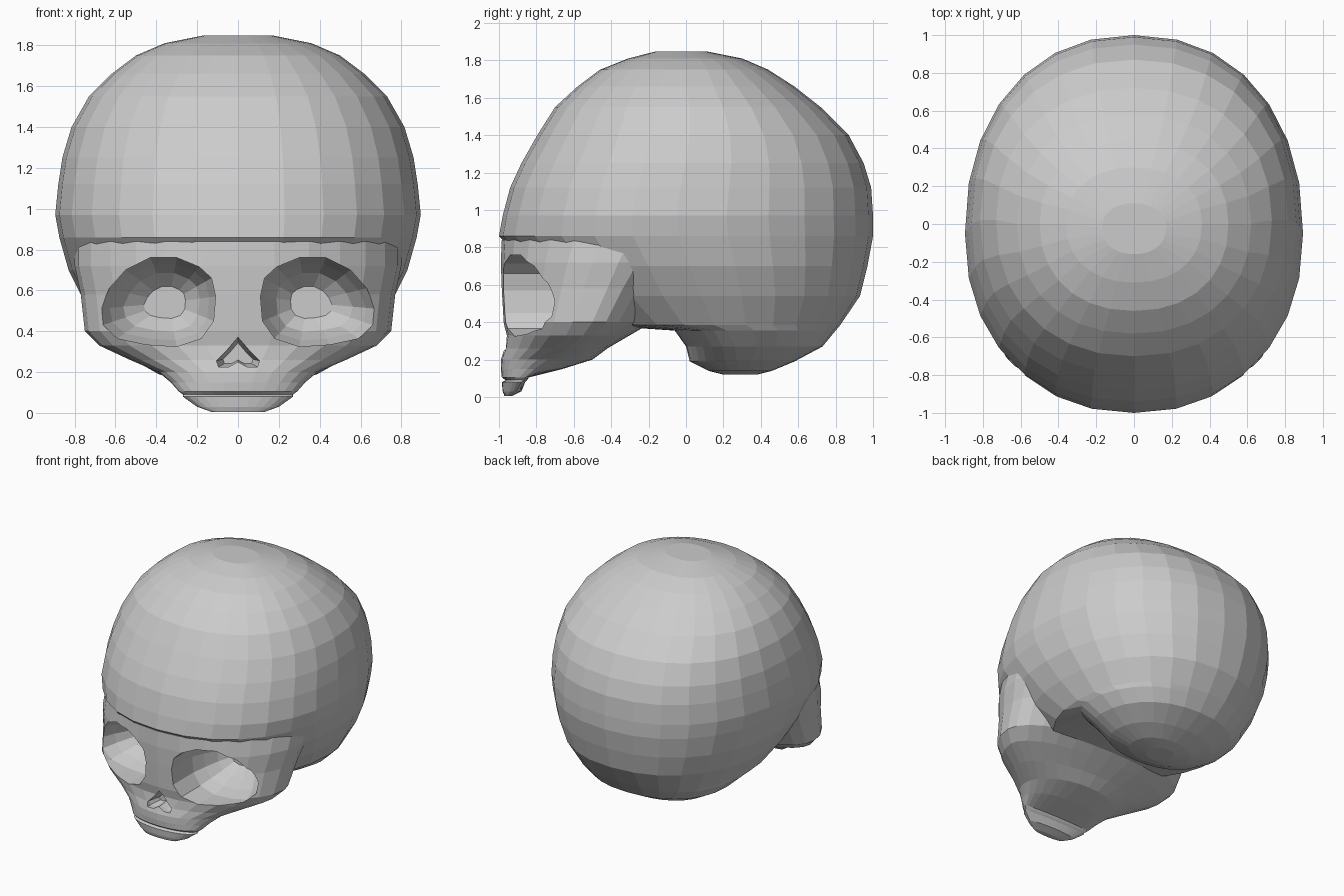
import bpy, bmesh, math

def loft(name, rings):
    """Skin a list of closed rings and close both ends."""
    bm = bmesh.new()
    loops = [[bm.verts.new(p) for p in r] for r in rings]
    n = len(loops[0])
    for a, b in zip(loops, loops[1:]):
        for i in range(n):
            j = (i + 1) % n
            bm.faces.new((a[i], a[j], b[j], b[i]))
    for ring in (loops[0], loops[-1]):
        mid = sum((v.co for v in ring), ring[0].co * 0) / n
        c = bm.verts.new(mid)
        for i in range(n):
            bm.faces.new((ring[i], ring[(i + 1) % n], c))
    bmesh.ops.recalc_face_normals(bm, faces=bm.faces)
    me = bpy.data.meshes.new(name)
    bm.to_mesh(me)
    bm.free()
    ob = bpy.data.objects.new(name, me)
    bpy.context.collection.objects.link(ob)
    return ob

def oval(z, front, back, half, mid, n=28, power=2.2):
    """Horizontal slice: different front and back depth, widest at y = mid."""
    pts = []
    for i in range(n):
        t = 2 * math.pi * i / n
        c, s = math.cos(t), math.sin(t)
        x = half * math.copysign(abs(c) ** (2 / power), c)
        y = math.copysign(abs(s) ** (2 / power), s)
        pts.append((x, mid + y * ((back - mid) if s > 0 else (mid - front)), z))
    return pts

def combine(target, other, op):
    bpy.context.view_layer.objects.active = target
    m = target.modifiers.new(op, 'BOOLEAN')
    m.operation, m.solver, m.object = op, 'EXACT', other
    bpy.ops.object.modifier_apply(modifier=m.name)
    bpy.data.objects.remove(other, do_unlink=True)

# Braincase: z, front y, back y, half width, y of widest point
braincase = [
    (0.12, 0.20, 0.38, 0.10, 0.28), (0.14, 0.12, 0.46, 0.24, 0.28),
    (0.19, 0.02, 0.58, 0.39, 0.27), (0.27, 0.00, 0.73, 0.53, 0.26),
    (0.355, -0.06, 0.80, 0.62, 0.22), (0.385, -0.50, 0.825, 0.65, 0.15),
    (0.54, -0.72, 0.93, 0.75, 0.08), (0.70, -0.85, 0.97, 0.83, 0.02),
    (0.86, -1.00, 1.00, 0.875, -0.04), (0.97, -0.98, 1.00, 0.895, -0.05),
    (1.12, -0.94, 0.99, 0.88, -0.03), (1.25, -0.88, 0.95, 0.86, 0.0),
    (1.40, -0.795, 0.87, 0.815, 0.02), (1.55, -0.70, 0.72, 0.73, 0.02),
    (1.66, -0.58, 0.58, 0.62, 0.0), (1.75, -0.46, 0.44, 0.50, 0.0),
    (1.81, -0.31, 0.30, 0.36, 0.0), (1.848, -0.16, 0.11, 0.17, -0.02)]
skull = loft("skull", [oval(*r) for r in braincase])

# Face: cheekbones tapering down to the small upper jaw
face_rings = [
    (0.005, -0.97, -0.93, 0.13, -0.945), (0.03, -0.98, -0.88, 0.20, -0.91),
    (0.08, -0.985, -0.86, 0.27, -0.88), (0.09, -0.965, -0.85, 0.27, -0.87),
    (0.105, -0.985, -0.84, 0.29, -0.86), (0.15, -0.99, -0.66, 0.33, -0.81),
    (0.20, -0.99, -0.50, 0.39, -0.74), (0.26, -0.97, -0.42, 0.53, -0.63),
    (0.33, -0.96, -0.30, 0.68, -0.55), (0.40, -0.975, -0.18, 0.75, -0.50),
    (0.58, -0.985, -0.05, 0.77, -0.42), (0.72, -0.99, 0.10, 0.80, -0.36),
    (0.84, -0.985, 0.20, 0.80, -0.30)]
face = loft("face", [oval(*r, power=2.0) for r in face_rings])
combine(skull, face, 'UNION')

# Eye sockets: rim outline narrowing towards the back
rim = [(0.43, 0.76), (0.30, 0.76), (0.19, 0.715), (0.13, 0.66), (0.11, 0.57),
       (0.12, 0.45), (0.18, 0.365), (0.30, 0.325), (0.45, 0.335), (0.59, 0.365),
       (0.66, 0.43), (0.675, 0.51), (0.63, 0.61), (0.55, 0.70)]
depths = [(-1.1, 1.0), (-0.72, 1.0), (-0.62, 0.86), (-0.52, 0.66), (-0.45, 0.36)]
for side in (-1, 1):
    rings = [[(side * (0.34 + (x - 0.34) * k), y, 0.54 + (z - 0.54) * k)
              for x, z in rim] for y, k in depths]
    combine(skull, loft("socket_cutter", rings), 'DIFFERENCE')

# Nose opening
half = [(0.06, 0.30), (0.105, 0.255), (0.095, 0.225), (0.045, 0.225)]
nose = [(0, 0.37)] + half + [(0, 0.25)] + [(-x, z) for x, z in reversed(half)]
rings = [[(x * k, y, 0.28 + (z - 0.28) * k) for x, z in nose]
         for y, k in ((-1.1, 1.0), (-0.94, 1.0), (-0.86, 0.7))]
combine(skull, loft("nose_cutter", rings), 'DIFFERENCE')
